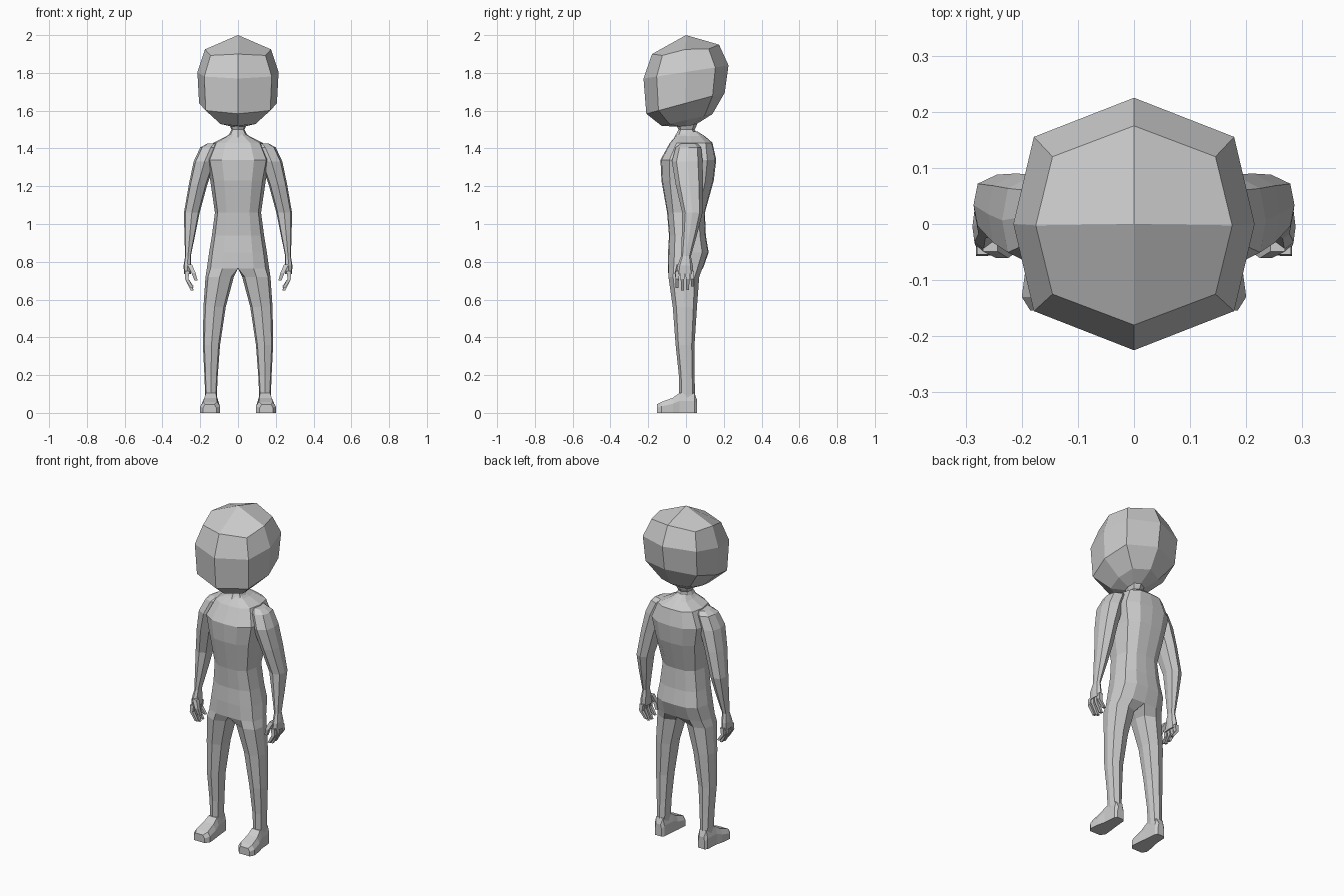
import bpy, bmesh
from mathutils import Vector

if "Cube" in bpy.data.objects:
    bpy.data.objects.remove(bpy.data.objects["Cube"])

skin = bpy.data.materials.new("light grey")
skin.diffuse_color = (0.6, 0.6, 0.6, 1)
skin.use_nodes = True
skin.node_tree.nodes["Principled BSDF"].inputs["Base Color"].default_value = skin.diffuse_color


def loft(name, rings, mirror=True):
    """Skin equal-length rings into a closed flat-shaded mesh."""
    bm = bmesh.new()
    vs = [[bm.verts.new(p) for p in r] for r in rings]
    n = len(rings[0])
    for a, b in zip(vs, vs[1:]):
        for i in range(n):
            j = (i + 1) % n
            quad = (a[i], a[j], b[j], b[i])
            if all(abs(v.co.x) < 1e-5 for v in quad) and mirror:
                continue                      # no wall on the mirror plane
            bm.faces.new(quad)
    bm.faces.new(vs[0])
    bm.faces.new(vs[-1])
    bmesh.ops.remove_doubles(bm, verts=bm.verts, dist=1e-5)
    bmesh.ops.recalc_face_normals(bm, faces=bm.faces)
    # an open half body has no clear inside, so check its outer side
    out = max(bm.faces, key=lambda f: f.calc_center_median().x)
    if out.normal.x < 0:
        bmesh.ops.reverse_faces(bm, faces=bm.faces)
    me = bpy.data.meshes.new(name)
    bm.to_mesh(me)
    bm.free()
    me.materials.append(skin)
    ob = bpy.data.objects.new(name, me)
    bpy.context.collection.objects.link(ob)
    if mirror:
        ob.modifiers.new("mirror", 'MIRROR')
    return ob


def octagon(z, xi, xo, yf, yb, slope=0.0, kx=0.82, ky=0.70):
    """Rounded eight-sided section, tilted along y by slope."""
    cx, rx = (xi + xo) / 2, (xo - xi) / 2
    cy, ry = (yf + yb) / 2, (yb - yf) / 2
    unit = [(0, -1), (kx, -ky), (1, 0), (kx, ky),
            (0, 1), (-kx, ky), (-1, 0), (-kx, -ky)]
    return [(cx + u * rx, cy + v * ry, z + slope * (cy + v * ry)) for u, v in unit]


def half_section(z, xo, yf, yb):
    """Half torso section whose inner points lie on the mirror plane."""
    c = (yf + yb) / 2
    h = (yb - yf) / 2
    return [(xo * .5, c - h * .96, z), (xo * .88, c - h * .68, z), (xo, c, z),
            (xo * .88, c + h * .68, z), (xo * .5, c + h * .96, z),
            (0, yb, z), (0, c, z), (0, yf, z)]


# Torso running into the legs
torso = [(1.49, .03, -.035, .06), (1.465, .06, -.055, .10), (1.43, .13, -.085, .14),
         (1.34, .17, -.135, .16), (1.23, .147, -.13, .147), (1.06, .122, -.10, .10),
         (.94, .138, -.09, .105), (.85, .153, -.095, .12), (.765, .165, -.095, .09)]
legs = [(.72, .022, .172, -.093, .07), (.56, .065, .183, -.07, .058),
        (.36, .095, .186, -.055, .045), (.20, .107, .178, -.038, .045),
        (.10, .112, .174, -.036, .048), (.05, .112, .174, -.036, .05)]
loft("torso_and_legs", [half_section(*t) for t in torso] + [octagon(*l) for l in legs])


# Feet, skinned from heel to toe: y, inner x, outer x, top height
def foot_section(y, xi, xo, h):
    m = (xo - xi) * .15
    return [(xi, y, 0), (xo, y, 0), (xo, y, h * .6),
            (xo - m, y, h), (xi + m, y, h), (xi, y, h * .6)]


feet = [(.058, .122, .165, .07), (.045, .112, .176, .105), (-.035, .105, .182, .105),
        (-.07, .10, .192, .08), (-.13, .095, .20, .058), (-.154, .115, .185, .045)]
loft("feet", [foot_section(*f) for f in feet])

# Arms from shoulder to palm
arms = [(1.425, .09, .165, -.03, .06), (1.405, .09, .20, -.055, .08),
        (1.33, .12, .235, -.075, .088), (1.21, .162, .26, -.055, .09),
        (1.06, .203, .286, -.02, .088), (.95, .225, .284, -.022, .06),
        (.83, .25, .28, -.026, .026), (.78, .248, .288, -.045, .036),
        (.735, .25, .286, -.052, .04)]
loft("arms", [octagon(*a) for a in arms])


# Fingers and thumb: thin square tubes that curl inward
def digit(name, path, r):
    rings = []
    for k, p in enumerate(path):
        s = r * (1 - .18 * k)
        rings.append([tuple(Vector(p) + Vector(d) * s) for d in
                      ((-1, -1, 0), (1, -1, 0), (1, 1, 0), (-1, 1, 0))])
    loft(name, rings)


for i, (y, tip) in enumerate([(-.043, .66), (-.017, .647), (.008, .65), (.031, .67)]):
    digit(f"finger_{i + 1}", [(.268, y, .75), (.272, y * 1.1, .71), (.242, y * 1.1, tip)], .0115)
digit("thumb", [(.256, -.036, .785), (.235, -.05, .74), (.222, -.045, .70)], .013)

# Neck
neck = [(1.56, .05), (1.52, .043), (1.50, .035), (1.455, .055)]
loft("neck", [octagon(z, -r, r, -r * 1.15, r * 1.3) for z, r in neck], False)

# Head: z, half width, front y, back y, tilt
head = [(1.52, .045, -.05, .05, .1), (1.55, .112, -.13, .14, .23),
        (1.64, .206, -.21, .205, .27), (1.805, .215, -.225, .225, .155),
        (1.925, .175, -.18, .175, .14), (2.0, 0, 0, 0, 0)]
rings = [octagon(z, -x, x, f, b, s, .83, .69) for z, x, f, b, s in head]
for i in (1, 3, 5, 7):          # upper corners sit a little lower
    x, y, z = rings[4][i]
    rings[4][i] = (x, y, z - .015)


def cap_quads(ob):
    """Merge crown triangles in pairs, so each quarter is one four-sided face."""
    bm = bmesh.new()
    bm.from_mesh(ob.data)
    top = max(bm.verts, key=lambda v: v.co.z)
    diagonals = [e for e in top.link_edges
                 if min(abs(e.other_vert(top).co.x), abs(e.other_vert(top).co.y)) > .02]
    bmesh.ops.dissolve_edges(bm, edges=diagonals)
    bm.to_mesh(ob.data)
    bm.free()


# The crown is a fan around a single point
def build_head():
    bm = bmesh.new()
    vs = [[bm.verts.new(p) for p in r] for r in rings[:-1]]
    top = bm.verts.new(rings[-1][0])
    for a, b in zip(vs, vs[1:]):
        for i in range(8):
            j = (i + 1) % 8
            bm.faces.new((a[i], a[j], b[j], b[i]))
    for i in range(8):
        bm.faces.new((vs[-1][i], vs[-1][(i + 1) % 8], top))
    bm.faces.new(list(reversed(vs[0])))
    bmesh.ops.recalc_face_normals(bm, faces=bm.faces)
    me = bpy.data.meshes.new("head")
    bm.to_mesh(me)
    bm.free()
    me.materials.append(skin)
    ob = bpy.data.objects.new("head", me)
    bpy.context.collection.objects.link(ob)
    cap_quads(ob)


build_head()
